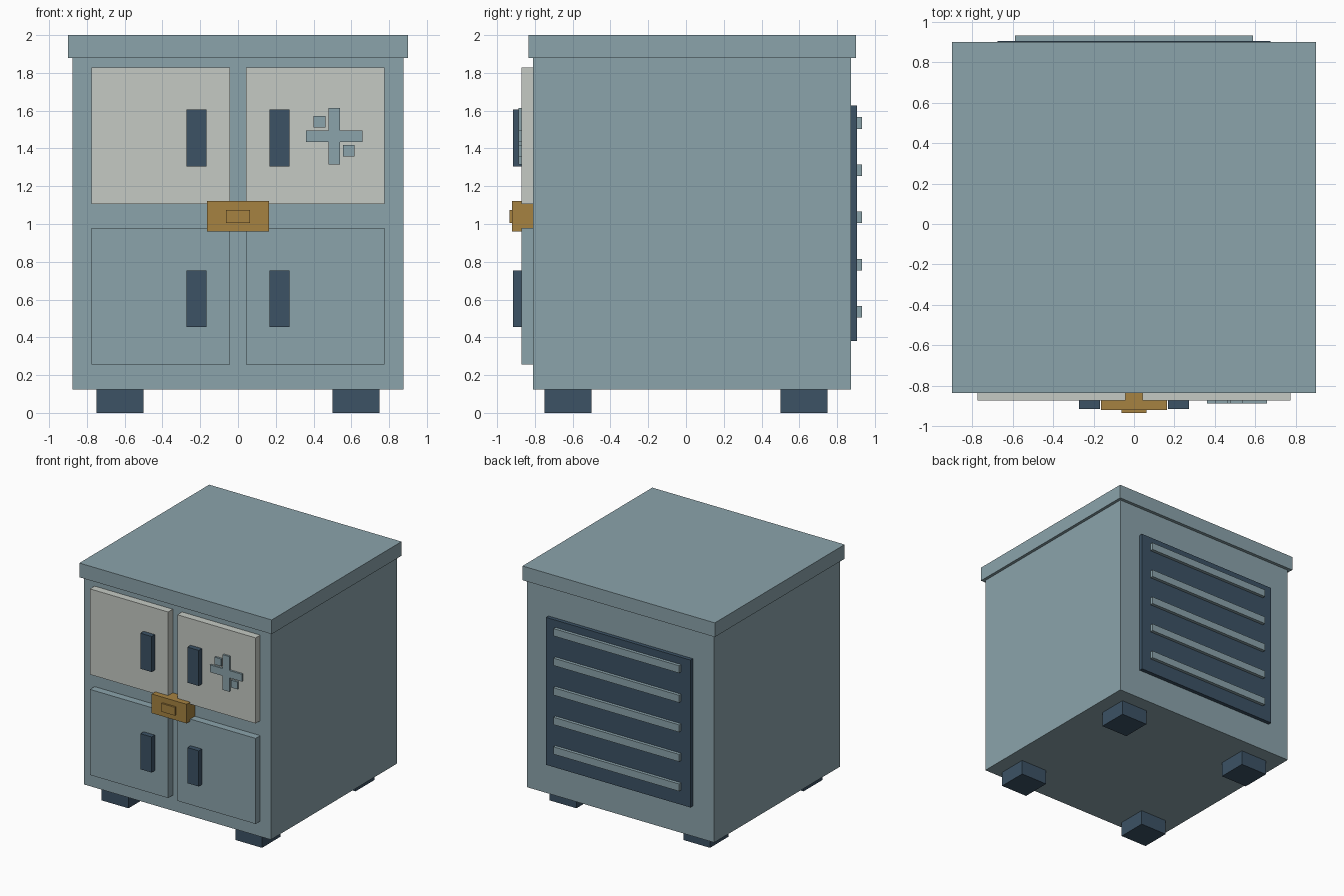
import bpy
import bmesh

old = bpy.data.objects.get("Cube")
if old:
    bpy.data.objects.remove(old, do_unlink=True)


def material(name, r, g, b):
    mat = bpy.data.materials.new(name)
    mat.use_nodes = True
    mat.diffuse_color = (r, g, b, 1)
    mat.node_tree.nodes["Principled BSDF"].inputs["Base Color"].default_value = (r, g, b, 1)
    return mat


BLUE = material("dusty_blue", 0.26, 0.37, 0.41)
CREAM = material("pale_cream", 0.56, 0.59, 0.55)
NAVY = material("dark_navy", 0.045, 0.085, 0.13)
GOLD = material("brass", 0.38, 0.225, 0.053)


def add_object(name, bm, mat):
    bmesh.ops.recalc_face_normals(bm, faces=bm.faces)
    mesh = bpy.data.meshes.new(name)
    bm.to_mesh(mesh)
    bm.free()
    mesh.materials.append(mat)
    obj = bpy.data.objects.new(name, mesh)
    bpy.context.scene.collection.objects.link(obj)
    return obj


def plate(name, outline, y0, y1, mat):
    """Extrude an (x, z) outline from y0 to y1."""
    bm = bmesh.new()
    face = bm.faces.new([bm.verts.new((x, y0, z)) for x, z in outline])
    result = bmesh.ops.extrude_face_region(bm, geom=[face])
    moved = [v for v in result["geom"] if isinstance(v, bmesh.types.BMVert)]
    bmesh.ops.translate(bm, verts=moved, vec=(0, y1 - y0, 0))
    return add_object(name, bm, mat)


def box(name, x, y, z, mat):
    """Box spanning the given (low, high) ranges."""
    outline = [(x[0], z[0]), (x[1], z[0]), (x[1], z[1]), (x[0], z[1])]
    return plate(name, outline, y[0], y[1], mat)


def span(side, low, high):
    return tuple(sorted((side * low, side * high)))


# Cabinet body and overhanging top
FRONT, BACK = -0.81, 0.873
box("cabinet_body", (-0.875, 0.875), (FRONT, BACK), (0.125, 1.88), BLUE)
box("cabinet_top", (-0.9, 0.9), (-0.835, 0.9), (1.88, 2.0), BLUE)

# Doors, handles and feet on both sides
DOOR_FACE = FRONT - 0.062
for side, label in ((1, "left"), (-1, "right")):
    for row, z, mat in (("upper", 1.105, CREAM), ("lower", 0.255, BLUE)):
        box(f"{row}_{label}_door", span(side, 0.043, 0.775),
            (DOOR_FACE, FRONT), (z, z + 0.724), mat)
        box(f"{row}_{label}_handle", span(side, 0.168, 0.273),
            (DOOR_FACE - 0.043, DOOR_FACE), (z + 0.199, z + 0.5), NAVY)
    for end, y in (("front", (-0.75, -0.5)), ("back", (0.5, 0.75))):
        box(f"{end}_{label}_foot", span(side, 0.5, 0.75), y, (0, 0.125), NAVY)

# Brass latch with a raised centre
box("latch", (-0.163, 0.163), (-0.92, FRONT), (0.96, 1.122), GOLD)
box("latch_button", (-0.063, 0.063), (-0.935, -0.92), (1.005, 1.075), GOLD)

# Cross emblem with two small squares
CX, CZ, ARM, HALF = 0.509, 1.465, 0.149, 0.031
quarter = [(HALF, ARM), (HALF, HALF), (ARM, HALF)]
cross = []
for turn in range(4):
    cross += [(CX + x, CZ + z) for x, z in quarter]
    quarter = [(z, -x) for x, z in quarter]
EMBLEM_FACE = DOOR_FACE - 0.016
plate("emblem_cross", cross, EMBLEM_FACE, DOOR_FACE, BLUE)
for name, sign in (("emblem_upper_square", -1), ("emblem_lower_square", 1)):
    x, z = CX + sign * 0.077, CZ - sign * 0.077
    box(name, (x - HALF, x + HALF), (EMBLEM_FACE, DOOR_FACE),
        (z - HALF, z + HALF), BLUE)

# Rear vent panel with slats
PANEL = BACK + 0.032
box("vent_panel", (-0.675, 0.675), (BACK, PANEL), (0.38, 1.627), NAVY)
for i in range(5):
    z = 0.535 + i * 0.25
    box(f"vent_slat_{i + 1}", (-0.588, 0.588), (PANEL, PANEL + 0.027),
        (z - 0.031, z + 0.031), BLUE)
